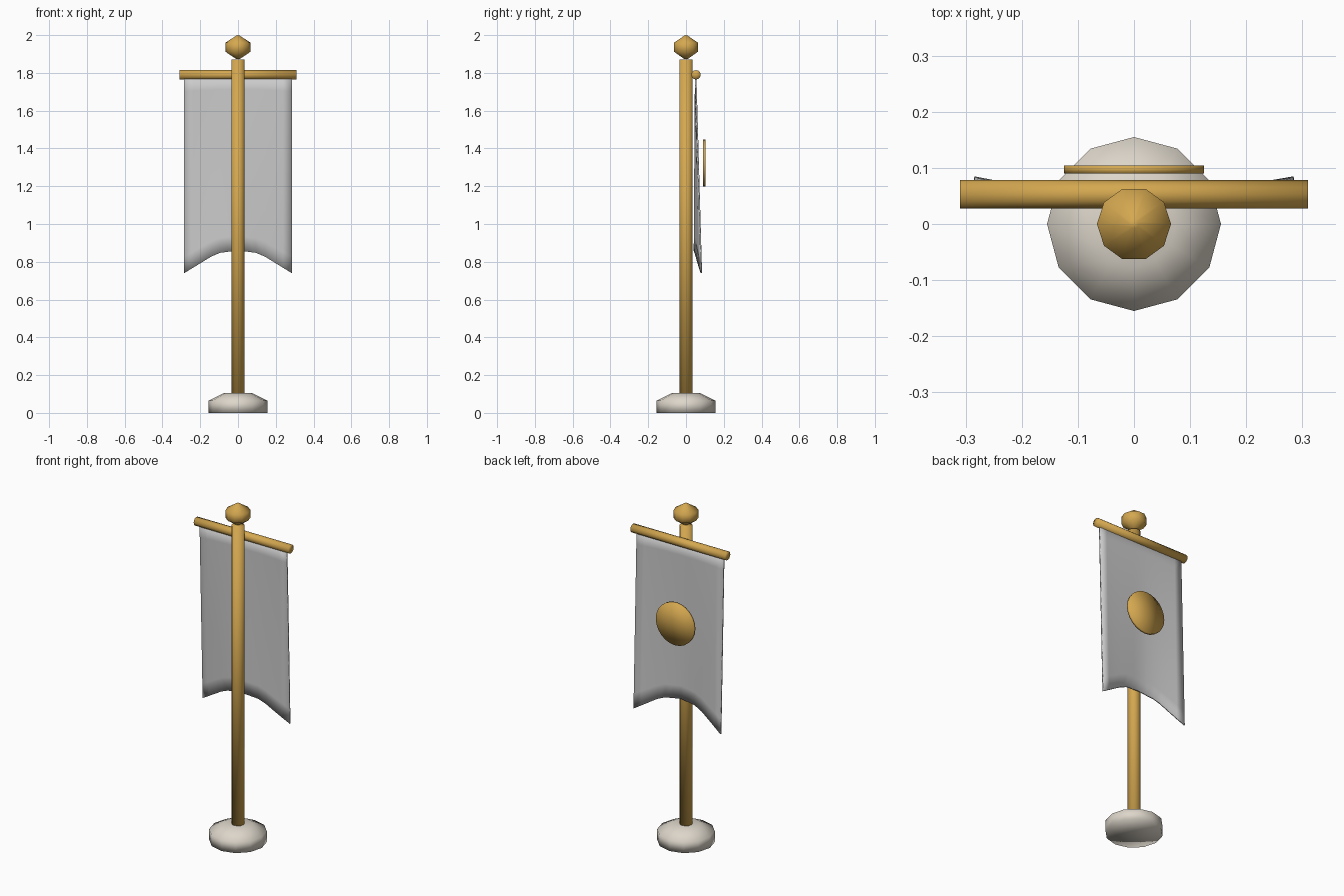
import bpy, bmesh, math
from mathutils import Matrix

if "Cube" in bpy.data.objects:
    bpy.data.objects.remove(bpy.data.objects["Cube"])


def material(name, rgb):
    m = bpy.data.materials.new(name)
    m.diffuse_color = (*rgb, 1)
    m.use_nodes = True
    m.node_tree.nodes["Principled BSDF"].inputs["Base Color"].default_value = m.diffuse_color
    return m


gold = material("gold", (0.66, 0.39, 0.08))
stone = material("stone", (0.72, 0.67, 0.59))


def finish(name, bm, mat=None, matrix=None):
    if matrix is not None:
        bm.transform(matrix)
    bmesh.ops.remove_doubles(bm, verts=bm.verts, dist=1e-5)
    bmesh.ops.recalc_face_normals(bm, faces=bm.faces)
    me = bpy.data.meshes.new(name)
    bm.to_mesh(me)
    bm.free()
    for p in me.polygons:
        p.use_smooth = True
    if mat:
        me.materials.append(mat)
    ob = bpy.data.objects.new(name, me)
    bpy.context.collection.objects.link(ob)
    return ob


def lathe(name, profile, sides, mat, matrix=None):
    """Revolve (radius, height) points about z; first and last have radius 0."""
    bm = bmesh.new()
    rings = [[bm.verts.new((r * math.cos(2 * math.pi * i / sides),
                            r * math.sin(2 * math.pi * i / sides), z))
              for i in range(sides)] for r, z in profile[1:-1]]
    for a, b in zip(rings, rings[1:]):
        for i in range(sides):
            j = (i + 1) % sides
            bm.faces.new((a[i], a[j], b[j], b[i]))
    for ring, (_, z) in ((rings[0], profile[0]), (rings[-1], profile[-1])):
        tip = bm.verts.new((0, 0, z))
        for i in range(sides):
            bm.faces.new((ring[i], ring[(i + 1) % sides], tip))
    return finish(name, bm, mat, matrix)


# base, pole and finial
lathe("base", [(0, 0), (0.155, 0), (0.155, 0.065), (0.075, 0.105), (0, 0.105)], 12, stone)
lathe("pole", [(0, 0.09), (0.035, 0.09), (0.035, 1.87), (0, 1.87)], 12, gold)
lathe("finial", [(0, 1.873), (0.012, 1.875), (0.066, 1.912), (0.066, 1.96), (0.008, 1.998), (0, 2.0)],
      10, gold)

# crossbar along x
lathe("crossbar", [(0, -0.31), (0.025, -0.31), (0.025, 0.31), (0, 0.31)], 12, gold,
      Matrix.Translation((0, 0.053, 1.79)) @ Matrix.Rotation(math.pi / 2, 4, 'Y'))

# round emblem plate on the back of the cloth
lathe("emblem_disc", [(0, -0.007), (0.125, -0.007), (0.125, 0.007), (0, 0.007)], 24, gold,
      Matrix.Translation((0, 0.097, 1.323)) @ Matrix.Rotation(math.pi / 2, 4, 'X'))

# hanging cloth with an arched lower hem and curling corners
NX, NZ = 12, 12
bm = bmesh.new()
grid = []
for k in range(NZ + 1):
    t = k / NZ
    row = []
    for i in range(NX + 1):
        u = 2 * i / NX - 1
        a = abs(u)
        hem = 0.86 - 0.015 * min(a / 0.4, 1) - 0.105 * max(0, (a - 0.4) / 0.6)
        x = 0.285 * u
        y = 0.051 + t * (0.03 * a ** 1.5 - 0.008 * (1 - a)) + 0.006 * t * math.sin(3 * u + 0.3)* (1 - a)
        row.append(bm.verts.new((x, y, 1.79 + (hem - 1.79) * t)))
    grid.append(row)
for a, b in zip(grid, grid[1:]):
    for i in range(NX):
        bm.faces.new((a[i], a[i + 1], b[i + 1], b[i]))
cloth = finish("banner_cloth", bm)
mod = cloth.modifiers.new("thickness", 'SOLIDIFY')
mod.thickness = 0.008
mod.offset = 0
